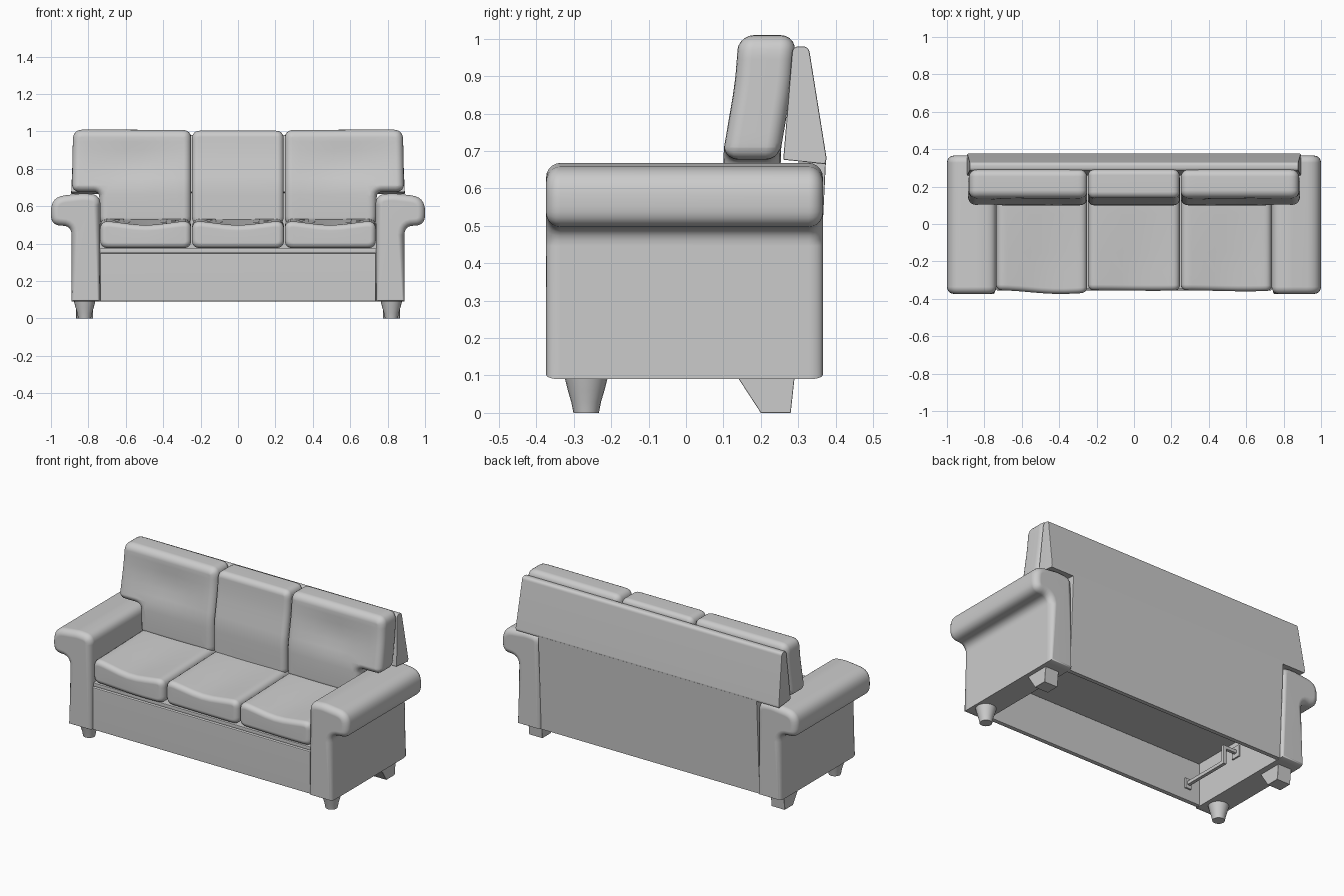
import bpy, bmesh, math
from mathutils import Vector

if "Cube" in bpy.data.objects:
    bpy.data.objects.remove(bpy.data.objects["Cube"])


def rounded(corners, seg=6):
    """Outline from (u, v, rounding) corners, returned counter-clockwise."""
    pts, n = [], len(corners)
    for i, (u, v, r) in enumerate(corners):
        p = Vector((u, v))
        if r == 0:
            pts.append(p)
            continue
        a = p + (Vector(corners[i - 1][:2]) - p).normalized() * r
        b = p + (Vector(corners[(i + 1) % n][:2]) - p).normalized() * r
        for k in range(seg + 1):
            t = k / seg
            pts.append(a * (1 - t) ** 2 + p * 2 * t * (1 - t) + b * t * t)
    area = sum(pts[i - 1].cross(pts[i]) for i in range(len(pts)))
    return pts if area > 0 else pts[::-1]


def inset(pts, d, rim):
    out = []
    for i, p in enumerate(pts):
        e1 = (p - pts[i - 1]).normalized()
        e2 = (pts[(i + 1) % len(pts)] - p).normalized()
        n1, n2 = Vector((-e1.y, e1.x)), Vector((-e2.y, e2.x))
        out.append(p + (n1 + n2) * (d * rim(p) / (1 + n1.dot(n2))))
    return out


def padded(name, corners, w0, w1, r, axis='Y', cuts=(), deform=None, seg=5,
           rim=lambda p: 1.0):
    """Extrude an outline along an axis with rounded end rims."""
    pts = rounded(corners)
    steps = []
    for k in range(seg + 1):
        a = math.pi / 2 * k / seg
        steps.append((r * (1 - math.sin(a)), r * (1 - math.cos(a))))
    levels = [(d, w0 + h) for d, h in steps] + [(d, w1 - h) for d, h in reversed(steps)]
    bm = bmesh.new()
    rings = []
    for d, w in levels:
        rings.append([bm.verts.new((p.x, w, p.y) if axis == 'Y' else (w, p.x, p.y))
                      for p in inset(pts, d, rim)])
    for A, B in zip(rings, rings[1:]):
        for i in range(len(A)):
            bm.faces.new((A[i - 1], A[i], B[i], B[i - 1]))
    bm.faces.new(rings[0])
    bm.faces.new(rings[-1])
    for ax, values in cuts:
        no = Vector([float(ax == c) for c in 'XYZ'])
        for v in values:
            bmesh.ops.bisect_plane(bm, geom=bm.verts[:] + bm.edges[:] + bm.faces[:],
                                   dist=1e-5, plane_co=no * v, plane_no=no)
    if deform:
        for v in bm.verts:
            deform(v.co)
    return finish(name, bm)


def finish(name, bm, angle=40):
    bmesh.ops.recalc_face_normals(bm, faces=bm.faces[:])
    me = bpy.data.meshes.new(name)
    bm.to_mesh(me)
    bm.free()
    me.shade_smooth()
    me.set_sharp_from_angle(angle=math.radians(angle))
    ob = bpy.data.objects.new(name, me)
    bpy.context.collection.objects.link(ob)
    mod = ob.modifiers.new("weighted", 'WEIGHTED_NORMAL')
    mod.keep_sharp = True
    return ob


def box(name, x0, x1, y0, y1, z0, z1, r=0.004):
    return padded(name, [(x0, z0, 0), (x1, z0, 0), (x1, z1, 0), (x0, z1, 0)],
                  y0, y1, r, seg=2)


def bump(t):
    return math.sin(math.pi * min(max(t, 0), 1)) ** 2


# base: front panel, seat deck
box("front_panel", -0.738, 0.738, -0.355, -0.325, 0.09, 0.35, 0.008)
box("seat_deck", -0.738, 0.738, -0.345, 0.33, 0.352, 0.374)


# back frame: sloped lower panel and wide wedge above the arms
padded("back_panel", [(0.30, 0.67, 0), (0.374, 0.67, 0), (0.345, 0.09, 0), (0.32, 0.09, 0)],
       -0.74, 0.74, 0.004, axis='X', seg=2)


def taper(co):
    co.x *= 1 - 0.015 * max(0, co.z - 0.67) / 0.31


padded("back_wedge", [(0.26, 0.677, 0), (0.285, 0.98, 0.018), (0.328, 0.98, 0.018),
                      (0.376, 0.68, 0), (0.372, 0.665, 0)],
       -0.892, 0.892, 0.004, axis='X', deform=taper, seg=2)


# seat cushions, sagging to the front
def seat(name, x0, x1, bulge):
    def sag(co):
        t = (co.x - x0) / (x1 - x0)
        f = min(max((0.15 - co.y) / 0.45, 0), 1)
        if co.z > 0.44:
            co.z -= 0.012 * f + 0.022 * f * bump(t)
        if co.y < -0.25:
            co.y -= bulge * bump(t * 0.7)
    xs = [x0 + (x1 - x0) * k / 8 for k in range(1, 8)]
    padded(name, [(x0, 0.376, 0.045), (x1, 0.376, 0.045), (x1, 0.533, 0.045), (x0, 0.533, 0.045)],
           -0.354, 0.27, 0.03, deform=sag,
           cuts=(('X', xs), ('Y', (-0.25, -0.15, -0.05, 0.05, 0.15))))


seat("seat_cushion_left", -0.737, -0.25, 0.02)
seat("seat_cushion_middle", -0.246, 0.246, 0.003)
seat("seat_cushion_right", 0.25, 0.737, 0.006)


# back cushions, leaning back; the outer ones have wings over the arms
def lean(co, hollow=0.0, x0=0, x1=1):
    z = co.z
    front = co.y < 0.105
    if z > 0.70:
        co.y += 0.17 * min(z - 0.70, 0.18) + 0.08 * max(z - 0.88, 0)
    if front:
        co.y += hollow * bump((z - 0.66) / 0.32) * bump((co.x - x0) / (x1 - x0))


ZC = ('Z', (0.60, 0.66, 0.71, 0.75, 0.80, 0.85, 0.90, 0.945))
padded("back_cushion_middle", [(-0.246, 0.50, 0.045), (0.244, 0.50, 0.045),
                               (0.244, 1.004, 0.045), (-0.246, 1.004, 0.045)],
       0.10, 0.253, 0.032, cuts=(ZC,), deform=lean)
for s, side in ((-1, "left"), (1, "right")):
    padded("back_cushion_" + side,
           [(s * 0.25, 0.50, 0.045), (s * 0.74, 0.50, 0.045), (s * 0.742, 0.677, 0.03),
            (s * 0.888, 0.677, 0.045), (s * 0.882, 1.01, 0.055), (s * 0.25, 1.008, 0.05)],
           0.10, 0.253, 0.04,
           cuts=(ZC, ('X', [s * x for x in (0.33, 0.42, 0.51, 0.60, 0.69, 0.80)])),
           deform=lambda co, s=s: lean(co, 0.014, s * 0.25, s * 0.885))

    # rolled arm
    padded("arm_" + side,
           [(s * 0.74, 0.09, 0), (s * 0.89, 0.09, 0), (s * 0.89, 0.496, 0.05),
            (s * 1.0, 0.496, 0.057), (s * 1.0, 0.65, 0.075), (s * 0.83, 0.669, 0.02),
            (s * 0.735, 0.662, 0.055)],
           -0.374, 0.366, 0.038, rim=lambda p: 0.3 if p.y < 0.1 else 1.0)

    # round front leg
    bm = bmesh.new()
    rings = []
    for r, z in ((0.034, 0.0), (0.040, 0.03), (0.049, 0.06), (0.057, 0.092)):
        rings.append([bm.verts.new((s * 0.82 + r * math.cos(a), -0.267 + r * math.sin(a), z))
                      for a in [2 * math.pi * k / 20 for k in range(20)]])
    for A, B in zip(rings, rings[1:]):
        for i in range(20):
            bm.faces.new((A[i - 1], A[i], B[i], B[i - 1]))
    bm.faces.new(rings[0])
    bm.faces.new(rings[-1])
    finish("front_leg_" + side, bm)

    # slanted block back leg
    x0, x1 = sorted((s * 0.775, s * 0.865))
    padded("back_leg_" + side, [(0.14, 0.092, 0), (0.20, 0, 0), (0.28, 0, 0), (0.29, 0.092, 0)],
           x0, x1, 0.001, axis='X', seg=1)

# crank linkage under the seat, one side only
box("link_arm_plate", -0.742, -0.73, -0.05, 0.01, 0.25, 0.32, 0.002)
box("link_cross_bar", -0.735, -0.64, -0.03, -0.01, 0.275, 0.295, 0.002)
box("link_upright", -0.66, -0.64, -0.03, -0.01, 0.18, 0.295, 0.002)
box("link_push_bar", -0.66, -0.64, -0.32, -0.01, 0.18, 0.20, 0.002)
box("link_front_plate", -0.67, -0.63, -0.327, -0.315, 0.16, 0.22, 0.002)
